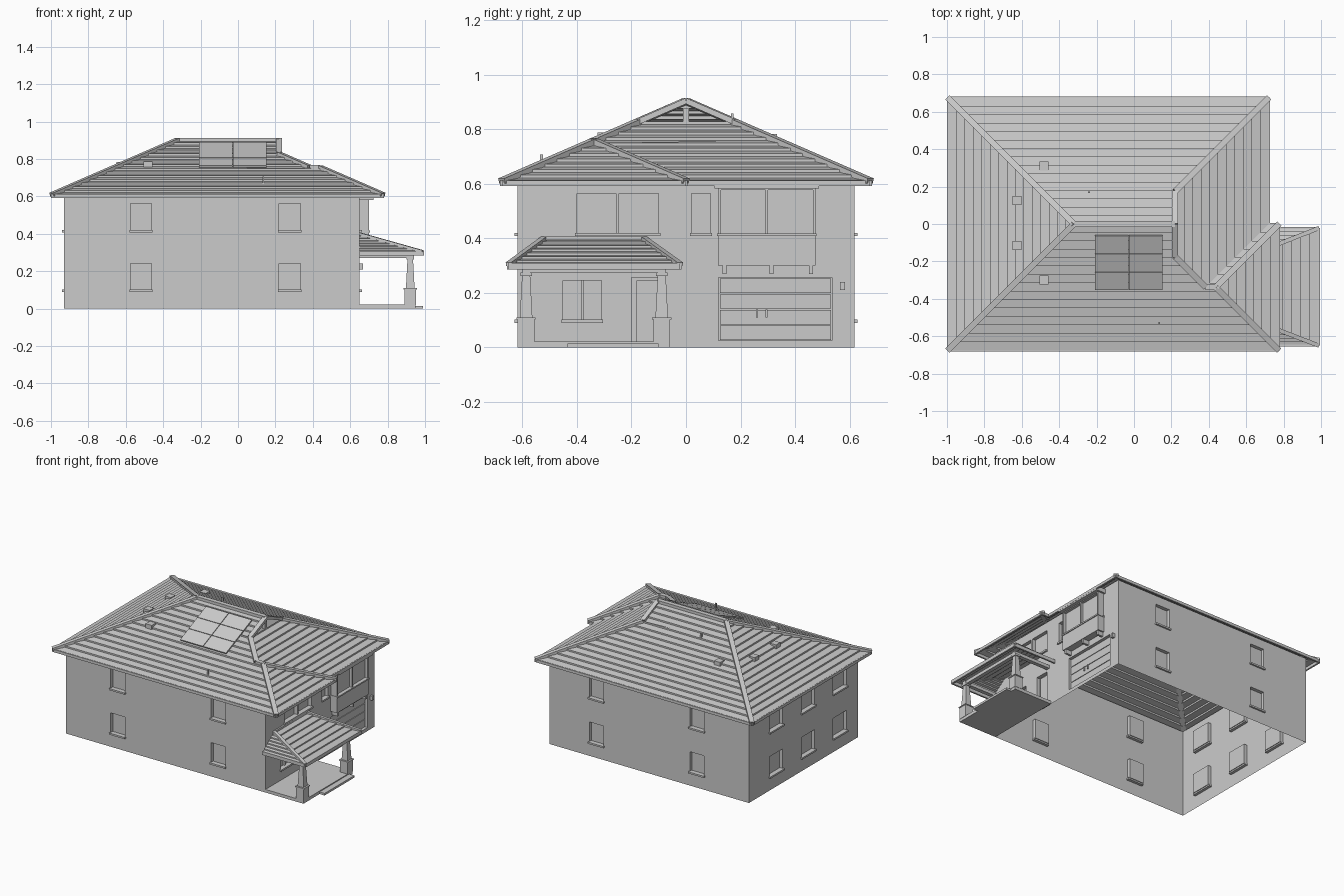
import bpy, bmesh, math
from mathutils import Vector

cube = bpy.data.objects.get("Cube")
if cube:
    bpy.data.objects.remove(cube)

grey = bpy.data.materials.new("plain_grey")
grey.use_nodes = True
grey.diffuse_color = (0.6, 0.6, 0.6, 1)
grey.node_tree.nodes["Principled BSDF"].inputs["Base Color"].default_value = (0.6, 0.6, 0.6, 1)

EAVE, PITCH = 0.602, 0.435      # eave height and main roof slope
WX0, WX1, WY, WH = -0.93, 0.65, 0.617, 0.625


def finish(name, bm):
    mesh = bpy.data.meshes.new(name)
    bm.to_mesh(mesh)
    bm.free()
    mesh.materials.append(grey)
    ob = bpy.data.objects.new(name, mesh)
    bpy.context.collection.objects.link(ob)
    return ob


def box(name, x, y, z, top=1.0):
    """Box from (min, max) ranges; top scales the upper face for tapering."""
    bm = bmesh.new()
    bmesh.ops.create_cube(bm, size=1)
    for v in bm.verts:
        s = top if v.co.z > 0 else 1
        v.co = Vector([(r[0] + r[1]) / 2 + c * k * (r[1] - r[0])
                       for r, c, k in zip((x, y, z), v.co, (s, s, 1))])
    return finish(name, bm)


def beam(name, a, b, w, h):
    """Rectangular bar from a to b."""
    a, b = Vector(a), Vector(b)
    d = (b - a).normalized()
    side = d.cross(Vector((0, 0, 1))).normalized()
    up = side.cross(d)
    bm = bmesh.new()
    bmesh.ops.create_cube(bm, size=1)
    for v in bm.verts:
        c = v.co.copy()
        v.co = (a + b) / 2 + d * c.x * (b - a).length + side * c.y * w + up * c.z * h
    return finish(name, bm)


def tiled_slope(name, pts, courses, top_z, lip=0.011):
    """Roof plane cut into overlapping courses with raised lower lips."""
    bm = bmesh.new()
    face = bm.faces.new([bm.verts.new(p) for p in pts])
    face.normal_update()
    if face.normal.z < 0:
        face.normal_flip()
    z0 = min(p[2] for p in pts)
    for k in range(1, courses):
        z = z0 + (top_z - z0) * k / courses
        bmesh.ops.bisect_plane(bm, geom=bm.verts[:] + bm.edges[:] + bm.faces[:],
                               plane_co=(0, 0, z), plane_no=(0, 0, 1))
    bmesh.ops.split_edges(bm, edges=[e for e in bm.edges if len(e.link_faces) > 1])
    for f in bm.faces[:]:
        f.normal_update()
        out = Vector((f.normal.x, f.normal.y, 0))
        low = min(v.co.z for v in f.verts)
        lower = [v for v in f.verts if v.co.z < low + 1e-4]
        rows = [e.verts[:] for e in f.edges if all(v in lower for v in e.verts)]
        for v in lower:
            v.co.z += lip
        for a, b in rows:
            drop = [bm.verts.new(v.co - Vector((0, 0, lip * 1.1))) for v in (b, a)]
            riser = bm.faces.new([a, b] + drop)
            riser.normal_update()
            if riser.normal.dot(out) < 0:
                riser.normal_flip()
    return finish(name, bm)


def wall(name, axis, at, sign, lo, hi, openings):
    """Thin wall with recessed openings (u0, u1, z0, z1, depth)."""
    def pt(u, z, out=0):
        return Vector((u, at + out * sign, z) if axis == 0 else (at + out * sign, u, z))
    us = sorted({lo, hi, *[o[0] for o in openings], *[o[1] for o in openings]})
    zs = sorted({0, WH, *[o[2] for o in openings], *[o[3] for o in openings]})
    bm = bmesh.new()
    grid = [[bm.verts.new(pt(u, z)) for z in zs] for u in us]
    for i in range(len(us) - 1):
        for j in range(len(zs) - 1):
            um, zm = (us[i] + us[i + 1]) / 2, (zs[j] + zs[j + 1]) / 2
            if not any(o[0] < um < o[1] and o[2] < zm < o[3] for o in openings):
                bm.faces.new((grid[i][j], grid[i + 1][j], grid[i + 1][j + 1], grid[i][j + 1]))
    for u0, u1, z0, z1, depth in openings:
        rim = [(u0, z0), (u1, z0), (u1, z1), (u0, z1)]
        front = [bm.verts.new(pt(*p)) for p in rim]
        back = [bm.verts.new(pt(*p, -depth)) for p in rim]
        bm.faces.new(back)
        for k in range(4):
            n = (k + 1) % 4
            bm.faces.new((front[k], front[n], back[n], back[k]))
    bmesh.ops.remove_doubles(bm, verts=bm.verts[:], dist=1e-5)
    bmesh.ops.recalc_face_normals(bm, faces=bm.faces[:])
    flat = max(bm.faces, key=lambda f: f.calc_area())
    if flat.normal[1 - axis] * sign < 0:
        bmesh.ops.reverse_faces(bm, faces=bm.faces[:])
    finish(name, bm)


def sill(axis, at, sign, u0, u1, z):
    u, t = (u0 - 0.006, u1 + 0.006), sorted((at - 0.02 * sign, at + 0.012 * sign))
    box("window_sill", u if axis == 0 else t, t if axis == 0 else u, (z - 0.01, z + 0.002))


# Outer walls with recessed windows on two floors
FLOORS = ((0.1, 0.242), (0.418, 0.562))
side_wins = [(u, u + 0.113, z0, z1, 0.025) for u in (-0.575, 0.22) for z0, z1 in FLOORS]
rear_wins = [(u - 0.075, u + 0.075, z0, z1, 0.025) for u in (-0.41, -0.05, 0.31) for z0, z1 in FLOORS]
entry_wins = [(-0.4, -0.257, 0.418, 0.565, 0.025), (-0.246, -0.1, 0.418, 0.565, 0.025),
              (0.02, 0.09, 0.418, 0.565, 0.025), (-0.45, -0.31, 0.1, 0.245, 0.025)]
doors = [(-0.2, -0.1, 0.022, 0.257, 0.025), (0.12, 0.535, 0.025, 0.257, 0.025)]
for name, axis, at, sign, lo, hi, wins, extra in (
        ("front_wall", 0, -WY, -1, WX0, WX1, side_wins, []),
        ("back_wall", 0, WY, 1, WX0, WX1, side_wins, []),
        ("right_wall", 1, WX0, -1, -WY, WY, rear_wins, []),
        ("left_wall", 1, WX1, 1, -WY, WY, entry_wins, doors)):
    wall(name, axis, at, sign, lo, hi, wins + extra)
    for w in wins:
        sill(axis, at, sign, w[0], w[1], w[2])

# Garage door panels, handles, entry door, window bar and wall lamp
for k in range(4):
    box("garage_panel", (0.624, 0.633), (0.124, 0.531), (0.028 + k * 0.057, 0.081 + k * 0.057))
for y in (0.26, 0.295):
    box("garage_handle", (0.63, 0.642), (y - 0.003, y + 0.003), (0.11, 0.14))
box("entry_door", (0.622, 0.635), (-0.182, -0.1), (0.022, 0.245))
box("window_bar", (0.624, 0.64), (-0.384, -0.376), (0.1, 0.245))
box("wall_lamp", (0.648, 0.668), (0.565, 0.582), (0.21, 0.24))

# Upper bay with two framed panes on brackets
box("bay_base", (0.645, 0.7), (0.118, 0.475), (0.3, 0.412))
box("bay_sill", (0.645, 0.706), (0.114, 0.479), (0.408, 0.418))
box("bay_panes", (0.645, 0.68), (0.122, 0.471), (0.418, 0.59))
for y in (0.118, 0.291, 0.465):
    box("bay_post", (0.66, 0.7), (y, y + 0.01), (0.418, 0.6))
    box("bay_bracket", (0.645, 0.695), (y + 0.015 - 0.03 * (y > 0.4), y + 0.03 - 0.03 * (y > 0.4)), (0.27, 0.3))
box("bay_head", (0.645, 0.7), (0.118, 0.475), (0.577, 0.605))
box("bay_eave", (0.65, 0.725), (0.105, 0.488), (0.582, 0.612))


# Main roof: a hip with an open gablet and a smaller hipped wing
def rp(x, y, run):
    return (x, y, EAVE + PITCH * run)


R, RW = 0.675, 0.3375
sw, nw, ne = rp(-0.995, -R, 0), rp(-0.995, R, 0), rp(0.72, R, 0)
apex, gable = rp(-0.32, 0, R), rp(0.22, 0, R)
gn, gs = rp(0.22, 0.175, 0.5), rp(0.22, -0.175, 0.5)
valley_top, wing_top = rp(0.3825, -RW, RW), rp(0.4375, -RW, RW)
valley_low, wing_n, wing_s = rp(0.72, 0, 0), rp(0.775, 0, 0), rp(0.775, -R, 0)
TOP = EAVE + PITCH * R
tiled_slope("roof_front", [sw, wing_s, wing_top, valley_top, gs, gable, apex], 15, TOP)
tiled_slope("roof_back", [nw, apex, gable, gn, ne], 15, TOP)
tiled_slope("roof_right_end", [sw, apex, nw], 15, TOP)
tiled_slope("roof_left_end", [ne, gn, gs, valley_top, valley_low], 15, TOP)
tiled_slope("wing_roof_end", [wing_s, wing_n, wing_top], 15, TOP)
tiled_slope("wing_roof_side", [wing_n, valley_low, valley_top, wing_top], 15, TOP)
lift = Vector((0, 0, 0.008))
for a, b in ((sw, apex), (nw, apex), (apex, gable), (ne, gn), (gn, gable), (gable, gs),
             (gs, valley_top), (valley_top, wing_top), (wing_top, wing_n), (wing_top, wing_s)):
    beam("ridge_cap", Vector(a) + lift, Vector(b) + lift, 0.032, 0.02)
for a, b in ((sw, wing_s), (nw, ne), (sw, nw), (wing_s, wing_n), (wing_n, valley_low), (valley_low, ne)):
    beam("fascia", a, b, 0.012, 0.02)
box("gablet_post", (0.2, 0.222), (-0.011, 0.011), (0.82, 0.875))


# Roof fittings: solar panels, vents and pipes
def roof_z(run):
    return EAVE + PITCH * run


for x0 in (-0.21, -0.027):
    for y0 in (-0.352, -0.254, -0.156):
        y1 = y0 + 0.095
        beam("solar_panel", (x0 + 0.09, y0, roof_z(R + y0) + 0.017),
             (x0 + 0.09, y1, roof_z(R + y1) + 0.017), 0.179, 0.01)
for x, y, run in ((-0.48, 0.31, 0.365), (-0.48, -0.3, 0.375), (-0.625, 0.125, 0.37), (-0.625, -0.115, 0.37)):
    z = roof_z(run)
    box("roof_vent", (x - 0.024, x + 0.024), (y - 0.024, y + 0.024), (z - 0.01, z + 0.022))
for x, y, z in ((-0.24, 0.17, 0.857), (0.135, -0.53, 0.707)):
    box("vent_pipe", (x - 0.005, x + 0.005), (y - 0.005, y + 0.005), (z - 0.06, z))

# Porch: slab, step, tapered posts on plinths, beams and hipped roof
box("porch_slab", (0.65, 0.95), (-WY, -0.06), (0, 0.022))
box("porch_step", (0.95, 0.99), (-0.435, -0.1), (0, 0.015))
for y in (-0.586, -0.089):
    box("post_plinth", (0.89, 0.952), (y - 0.031, y + 0.031), (0.02, 0.105))
    box("plinth_cap", (0.886, 0.956), (y - 0.035, y + 0.035), (0.103, 0.11))
    box("porch_post", (0.898, 0.944), (y - 0.023, y + 0.023), (0.11, 0.275), 0.62)
    box("post_head", (0.9, 0.942), (y - 0.021, y + 0.021), (0.262, 0.275))
    box("porch_side_beam", (0.65, 0.94), (y - 0.014, y + 0.014), (0.272, 0.295))
box("porch_front_beam", (0.907, 0.935), (-0.6, -0.075), (0.272, 0.295))
es, en = (0.988, -0.65, 0.297), (0.988, -0.022, 0.297)
bs, bn = (0.65, -0.65, 0.297), (0.65, -0.022, 0.297)
ts, tn = (0.65, -0.52, 0.392), (0.65, -0.155, 0.392)
for name, pts in (("porch_roof_end", [es, en, tn, ts]), ("porch_roof_front", [es, ts, bs]),
                  ("porch_roof_back", [en, bn, tn])):
    tiled_slope(name, pts, 7, 0.392, 0.009)
for a, b in ((es, ts), (en, tn), (ts, tn)):
    beam("porch_ridge_cap", Vector(a) + lift, Vector(b) + lift, 0.022, 0.014)
for a, b in ((es, en), (es, bs), (en, bn)):
    beam("porch_fascia", a, b, 0.012, 0.024)
